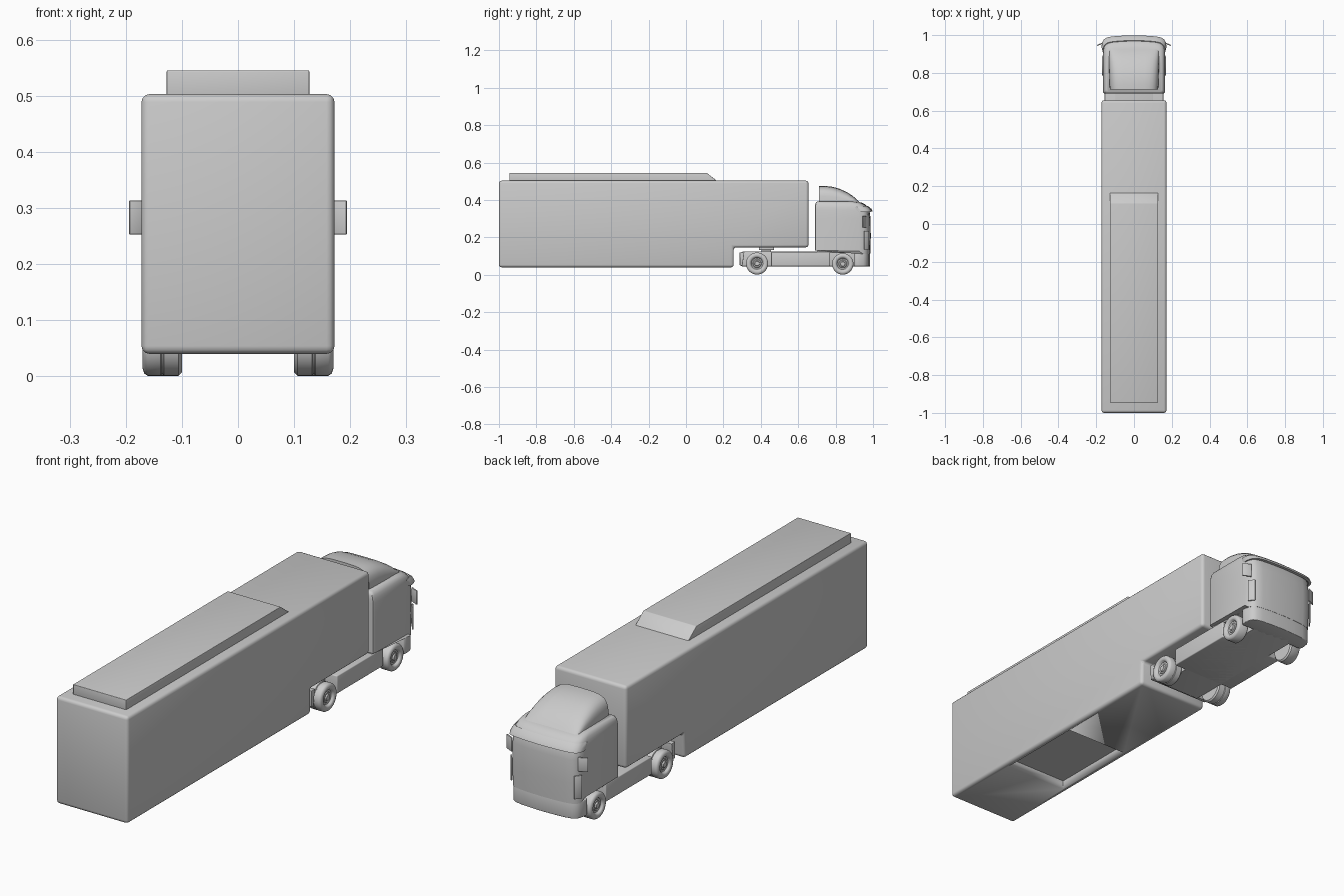
import bpy, bmesh, math
from mathutils import Vector

if "Cube" in bpy.data.objects:
    bpy.data.objects.remove(bpy.data.objects["Cube"])


def finish(name, bm, bevel=0.0, segs=3, angle=35):
    bmesh.ops.remove_doubles(bm, verts=bm.verts, dist=1e-5)
    bmesh.ops.recalc_face_normals(bm, faces=bm.faces)
    me = bpy.data.meshes.new(name)
    bm.to_mesh(me)
    bm.free()
    ob = bpy.data.objects.new(name, me)
    bpy.context.collection.objects.link(ob)
    bpy.ops.object.select_all(action='DESELECT')
    bpy.context.view_layer.objects.active = ob
    ob.select_set(True)
    if bevel:
        m = ob.modifiers.new("bevel", 'BEVEL')
        m.width, m.segments, m.limit_method = bevel, segs, 'ANGLE'
        bpy.ops.object.modifier_apply(modifier=m.name)
    bpy.ops.object.shade_smooth_by_angle(angle=math.radians(angle))
    return ob


def loft(name, rings, bevel=0.0, closed=True, **kw):
    bm = bmesh.new()
    vs = [[bm.verts.new(p) for p in r] for r in rings]
    n = len(rings[0])
    for a, b in zip(vs, vs[1:]):
        for i in range(n):
            j = (i + 1) % n
            bm.faces.new((a[i], a[j], b[j], b[i]))
    if closed:
        bm.faces.new(vs[0])
        bm.faces.new(vs[-1])
    return finish(name, bm, bevel, **kw)


def extrude_x(name, profile, half, bevel=0.0):
    return loft(name, [[(s * half, y, z) for y, z in profile] for s in (-1, 1)], bevel)


def box(name, x, y, z, bevel=0.0):
    return loft(name, [[(x[0], y[0], k), (x[1], y[0], k), (x[1], y[1], k), (x[0], y[1], k)]
                       for k in z], bevel)


# Trailer body with raised front and underside wheel well
trailer = extrude_x("trailer_body", [(-1, .04), (.255, .04), (.255, .147), (.655, .147),
                                     (.655, .503), (-1, .503)], .172, .014)
well = box("well_cutter", (-.15, .15), (-.645, -.245), (0, .08))
well.hide_render = True
bpy.context.view_layer.objects.active = trailer
mod = trailer.modifiers.new("well", 'BOOLEAN')
mod.object, mod.operation, mod.solver = well, 'DIFFERENCE', 'EXACT'
bpy.ops.object.modifier_apply(modifier=mod.name)
bpy.data.objects.remove(well)

# Trailer roof pod
extrude_x("roof_pod", [(-.945, .495), (.175, .495), (.11, .545), (-.945, .545)], .127, .002)


# Cab plan outline: curved front, straight sides
def outline(front, w=1.0, rear=.69, grow=0.0):
    half = [(0, front), (.06, front - .002), (.11, front - .006), (.138, front - .012),
            (.153, front - .022), (.161, front - .036), (.165, front - .06),
            (.165, rear + .012), (.161, rear + .003), (.152, rear)]
    half = [(x * w + (grow if x > .1 else 0), y) for x, y in half]
    return half + [(-x, y) for x, y in reversed(half[1:])]


# Cab
rings = [[(x, y, .110 if y > .93 else (.127 if y > .9 else .13)) for x, y in outline(.985)]]
for z, f, w, r in [(.2, .988, 1, .69), (.3, .987, 1, .69), (.345, .981, .995, .69),
                   (.362, .972, .985, .69), (.376, .958, .965, .691), (.386, .938, .935, .694),
                   (.391, .91, .89, .7)]:
    rings.append([(x, y, z) for x, y in outline(f, w, r)])
loft("cab", rings)

# Front bumper
loft("bumper", [[(x, y, z) for x, y in outline(.984, .99, .9)] for z in (.045, .114)], .003)

# Sun visor wrapping round the cab front
bm = bmesh.new()
rows = []
for f, z, g in [(.986, .338, .003), (.999, .338, .007), (.992, .352, .006), (.972, .368, .001),
                (.960, .358, -.004)]:
    o = outline(f, 1, .69, g)
    pts = list(reversed(o[1:7])) + [o[0]] + [(-x, y) for x, y in o[1:7]]
    rows.append([bm.verts.new((x, y, z - .08 * max(0, abs(x) - .13))) for x, y in pts])
for a, b in zip(rows, rows[1:] + rows[:1]):
    for i in range(len(a) - 1):
        bm.faces.new((a[i], a[i + 1], b[i + 1], b[i]))
bm.faces.new([r[0] for r in rows])
bm.faces.new([r[-1] for r in rows])
finish("sun_visor", bm)

# Roof fairing: arched sections that drop towards the front
sections = [(.712, .475, .128), (.74, .475, .13), (.78, .471, .131), (.82, .46, .132),
            (.86, .442, .132), (.89, .423, .132), (.915, .401, .131), (.93, .385, .13)]
rings = []
for y, h, w in sections:
    base, ring = .375, []
    for i in range(17):
        t = math.pi * i / 16
        c, s = math.cos(t), math.sin(t)
        ring.append((w * math.copysign(abs(c) ** .5, c), y, base + (h - base) * s ** .5))
    rings.append(ring)
loft("roof_fairing", rings, angle=40)

# Chassis: central frame, side tanks, axle fenders and coupling plate
extrude_x("chassis_frame", [(.285, .055), (.30, .045), (.93, .045), (.93, .125), (.305, .125),
                            (.287, .115)], .098, .002)
box("side_tanks", (-.156, .156), (.455, .77), (.045, .122), .004)
extrude_x("rear_skirt", [(.288, .05), (.302, .05), (.312, .12), (.287, .12)], .15, .002)
box("cab_floor", (-.15, .15), (.70, .93), (.116, .135))
box("coupling_plate", (-.07, .07), (.39, .47), (.133, .149), .002)
box("coupling_base", (-.05, .05), (.405, .455), (.12, .136))

# Wheels: lathed tyre and rim profile
def wheel(name, side, y, r, dual):
    prof = [(.166, 0), (.166, .2), (.16, .24), (.16, .34), (.157, .4), (.158, .52), (.166, .6),
            (.168, .64), (.17, .78), (.167, .93), (.161, 1)]
    if dual:
        prof += [(.138, 1), (.136, .95), (.134, .95), (.132, 1), (.106, 1)]
    else:
        prof += [(.122, 1)]
    end = prof[-1][0] - .006
    prof += [(end, .9), (end, 0)]
    bm = bmesh.new()
    n = 36
    rows = []
    for i in range(n):
        a = 2 * math.pi * i / n
        rows.append([bm.verts.new((side * x, y + r * k * math.cos(a), r + .001 + r * k * math.sin(a)))
                     for x, k in prof])
    for a, b in zip(rows, rows[1:] + rows[:1]):
        for i in range(len(prof) - 1):
            bm.faces.new((a[i], a[i + 1], b[i + 1], b[i]))
    bmesh.ops.remove_doubles(bm, verts=bm.verts, dist=1e-6)
    bmesh.ops.dissolve_degenerate(bm, edges=bm.edges, dist=1e-6)
    finish(name, bm, angle=40)


# Swept plate in plan, used for mirrors and corner deflectors
def plate(name, side, a, b, z, t):
    d = (Vector(b) - Vector(a)).normalized() * t
    n = Vector((-d.y, d.x))
    pts = [Vector(a) + n, Vector(b) + n, Vector(b) - n, Vector(a) - n]
    loft(name, [[(side * p.x, p.y, k) for p in pts] for k in z], .0015, segs=2)


for side, tag in ((1, "right"), (-1, "left")):
    wheel("rear_wheel_" + tag, side, .38, .059, True)
    wheel("front_wheel_" + tag, side, .838, .057, False)
    plate("mirror_" + tag, side, (.158, .962), (.194, .945), (.253, .313), .003)
    plate("corner_deflector_" + tag, side, (.150, .977), (.169, .952), (.135, .235), .003)
